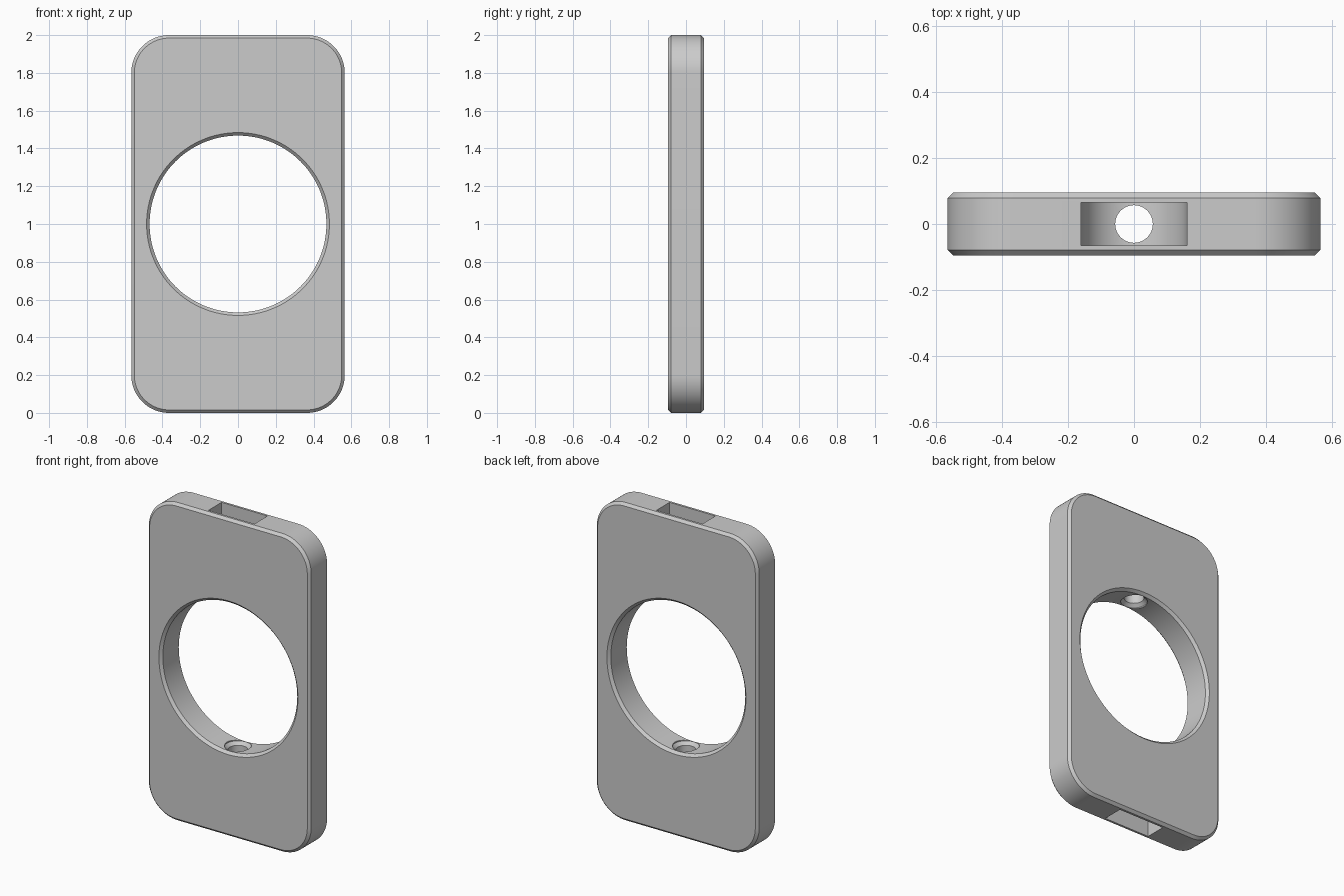
import bpy, bmesh
from math import sin, cos, pi

if "Cube" in bpy.data.objects:
    bpy.data.objects.remove(bpy.data.objects["Cube"])


def loft(name, rings):
    """Closed solid made by joining equal-length point rings."""
    bm = bmesh.new()
    loops = [[bm.verts.new(p) for p in ring] for ring in rings]
    n = len(loops[0])
    for a, b in zip(loops, loops[1:]):
        for i in range(n):
            j = (i + 1) % n
            bm.faces.new((a[i], a[j], b[j], b[i]))
    bm.faces.new(loops[0])
    bm.faces.new(loops[-1])
    bmesh.ops.recalc_face_normals(bm, faces=bm.faces)
    mesh = bpy.data.meshes.new(name)
    bm.to_mesh(mesh)
    bm.free()
    ob = bpy.data.objects.new(name, mesh)
    bpy.context.collection.objects.link(ob)
    return ob


def rounded_rect(y, inset, w=0.565, h=1.0, r=0.2, steps=20):
    pts = []
    for k, (sx, sz) in enumerate([(1, 1), (-1, 1), (-1, -1), (1, -1)]):
        for i in range(steps + 1):
            a = pi / 2 * (k + i / steps)
            pts.append((sx * (w - r) + (r - inset) * cos(a), y,
                        1 + sz * (h - r) + (r - inset) * sin(a)))
    return pts


def circle_y(y, r, n=128):
    return [(r * cos(2 * pi * i / n), y, 1 + r * sin(2 * pi * i / n)) for i in range(n)]


def circle_z(z, r, n=48):
    return [(r * cos(2 * pi * i / n), r * sin(2 * pi * i / n), z) for i in range(n)]


def slot(y, s, r=0.16, n=32):
    # U-shaped outline: open at the plate end, round at the bottom
    arc = [(r * cos(pi + pi * i / n), y, 1 + s * (0.87 + r * sin(pi + pi * i / n)))
           for i in range(n + 1)]
    return arc + [(r, y, 1 + s * 1.1), (-r, y, 1 + s * 1.1)]


# Plate with chamfered rims
T, C = 0.095, 0.016
plate = loft("plate", [rounded_rect(-T, C), rounded_rect(-T + C, 0),
                       rounded_rect(T - C, 0), rounded_rect(T, C)])

# Large round window, flared at both faces
R = 0.468
cutters = [loft("window_cutter", [circle_y(-T - 0.01, R + C + 0.01), circle_y(-T + C, R),
                                  circle_y(T - C, R), circle_y(T + 0.01, R + C + 0.01)])]

# Bolt holes with countersinks at the window, and end pockets
for s in (1, -1):
    cutters.append(loft("bolt_hole_cutter", [circle_z(1 + s * 0.4, 0.077), circle_z(1 + s * 0.469, 0.077),
                                             circle_z(1 + s * 0.488, 0.057), circle_z(1 + s * 0.95, 0.057)]))
    cutters.append(loft("pocket_cutter", [slot(-0.065, s), slot(0.065, s)]))

bpy.context.view_layer.objects.active = plate
plate.select_set(True)
for c in cutters:
    m = plate.modifiers.new("cut", 'BOOLEAN')
    m.operation = 'DIFFERENCE'
    m.solver = 'EXACT'
    m.object = c
    bpy.ops.object.modifier_apply(modifier=m.name)
    bpy.data.objects.remove(c)

bpy.ops.object.shade_smooth_by_angle(angle=0.5)
